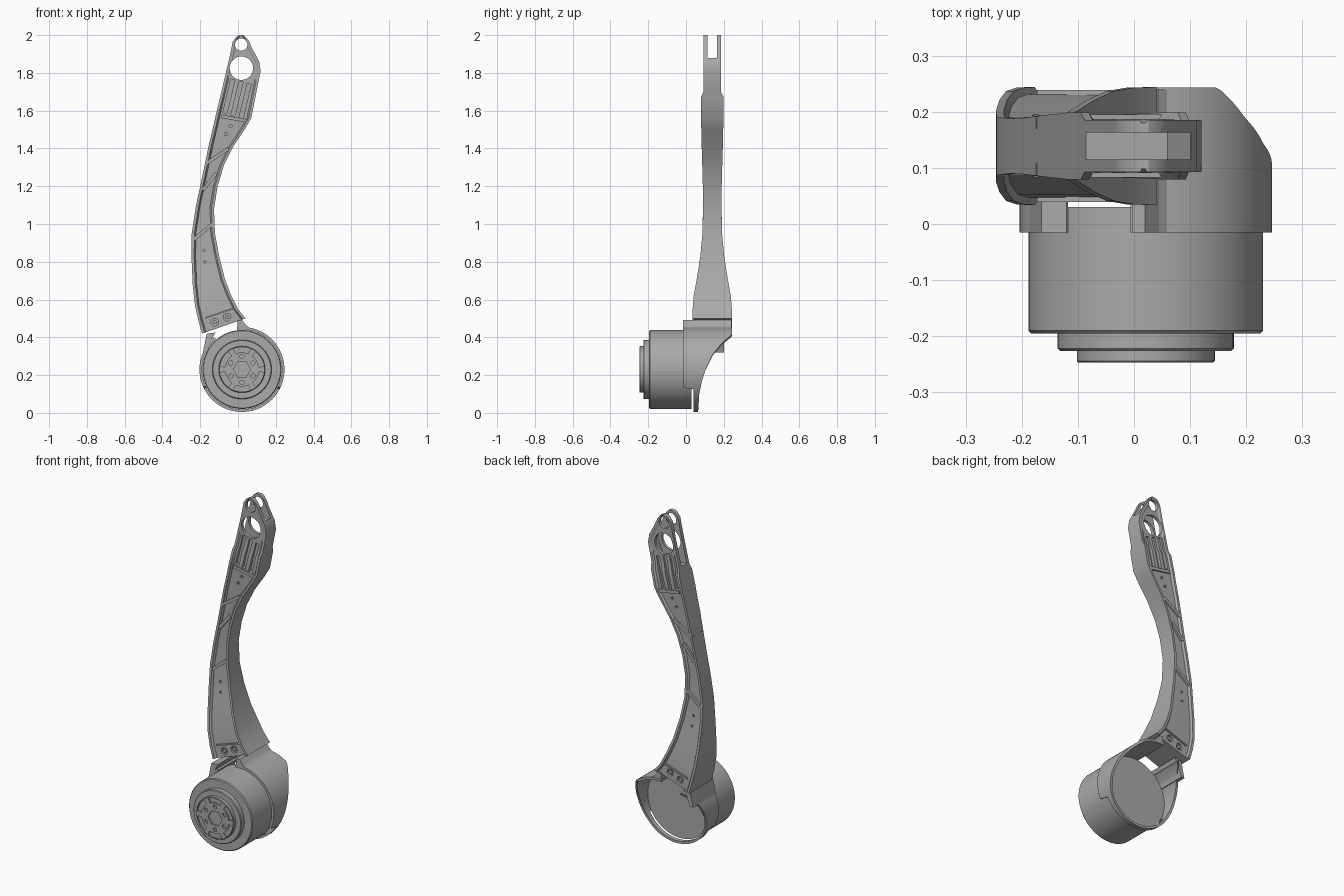
import bpy, bmesh, math
from mathutils import Vector, Matrix

old = bpy.data.objects.get("Cube")
if old:
    bpy.data.objects.remove(old)

grey = bpy.data.materials.new("machined grey")
grey.use_nodes = True
grey.diffuse_color = (0.4, 0.4, 0.4, 1)
grey.node_tree.nodes["Principled BSDF"].inputs["Base Color"].default_value = (0.4, 0.4, 0.4, 1)

CX, CZ = 0.021, 0.23   # motor axis
MID = 0.139            # depth centre of the leg


def finish(bm, name, smooth=True):
    bmesh.ops.recalc_face_normals(bm, faces=bm.faces)
    me = bpy.data.meshes.new(name)
    bm.to_mesh(me)
    bm.free()
    ob = bpy.data.objects.new(name, me)
    bpy.context.collection.objects.link(ob)
    me.materials.append(grey)
    if smooth:
        bpy.ops.object.select_all(action='DESELECT')
        ob.select_set(True)
        bpy.context.view_layer.objects.active = ob
        bpy.ops.object.shade_smooth_by_angle(angle=math.radians(28))
    return ob


def prism(bm, points, y0, y1):
    """Extrude an (x, z) outline from y0 to y1."""
    a = [bm.verts.new((x, y0, z)) for x, z in points]
    b = [bm.verts.new((x, y1, z)) for x, z in points]
    bm.faces.new(a)
    bm.faces.new(b[::-1])
    for i in range(len(a)):
        j = (i + 1) % len(a)
        bm.faces.new((a[i], a[j], b[j], b[i]))


def circle(x, z, r, n=32):
    return [(x + r * math.cos(math.tau * i / n), z + r * math.sin(math.tau * i / n)) for i in range(n)]


def arc(r0, r1, a0, a1, n=10):
    """Outline of a curved slot around the motor axis."""
    angles = [math.radians(a0 + (a1 - a0) * i / n) for i in range(n + 1)]
    return ([(CX + r1 * math.cos(t), CZ + r1 * math.sin(t)) for t in angles] +
            [(CX + r0 * math.cos(t), CZ + r0 * math.sin(t)) for t in reversed(angles)])


def bar(p, q, w):
    """Outline of a straight strip from p to q."""
    p, q = Vector(p), Vector(q)
    d = (q - p).normalized()
    n = Vector((-d.y, d.x)) * w / 2
    return [tuple(v) for v in (p + n, p - n, q - n, q + n)]


def cut(ob, bm, name):
    cutter = finish(bm, name, False)
    cutter.hide_render = True
    cutter.hide_viewport = True
    m = ob.modifiers.new(name, 'BOOLEAN')
    m.operation = 'DIFFERENCE'
    m.solver = 'EXACT'
    m.object = cutter


# Motor: turned profile (depth, radius)
profile = [(0.03, 0), (0.03, 0.209), (-0.19, 0.209), (-0.195, 0.204), (-0.195, 0.157),
           (-0.222, 0.157), (-0.226, 0.153), (-0.226, 0.123), (-0.244, 0.123),
           (-0.247, 0.12), (-0.247, 0)]
bm = bmesh.new()
vs = [bm.verts.new((CX, y, CZ + r)) for y, r in profile]
es = [bm.edges.new(pair) for pair in zip(vs, vs[1:])]
bmesh.ops.spin(bm, geom=vs + es, cent=(CX, 0, CZ), axis=(0, 1, 0), angle=math.tau, steps=80)
bmesh.ops.remove_doubles(bm, verts=bm.verts, dist=1e-4)
motor = finish(bm, "motor")

# Hub slots, bolt holes and hexagonal socket
bm = bmesh.new()
for k in range(6):
    prism(bm, arc(0.09, 0.118, 60 * k + 8, 60 * k + 52), -0.3, -0.238)
    t = math.radians(60 * k + 30)
    prism(bm, circle(CX + 0.068 * math.cos(t), CZ + 0.068 * math.sin(t), 0.011, 12), -0.3, -0.236)
prism(bm, circle(CX, CZ, 0.046, 6), -0.3, -0.238)
cut(motor, bm, "hub_cutter")

# Collar: thin shell with a curved rear edge and an open top
rear = [(0, 0.064), (0.1, 0.07), (0.17, 0.085), (0.23, 0.104), (0.31, 0.142),
        (0.37, 0.19), (0.415, 0.243), (0.6, 0.243)]


def rear_y(z):
    for (z0, y0), (z1, y1) in zip(rear, rear[1:]):
        if z <= z1:
            return y0 + (y1 - y0) * (z - z0) / (z1 - z0)


bm = bmesh.new()
rings = []
start, sweep, n = math.radians(97), math.radians(326), 120
for i in range(n + 1):
    t = start - sweep * i / n
    z = CZ + 0.225 * math.sin(t)
    front = -0.015 if z > 0.13 else 0.04
    rings.append([bm.verts.new((CX + r * math.cos(t), y, CZ + r * math.sin(t)))
                  for r, y in ((0.225, front), (0.225, rear_y(z)), (0.211, rear_y(z)), (0.211, front))])
for a, b in zip(rings, rings[1:]):
    for k in range(4):
        bm.faces.new((a[k], a[(k + 1) % 4], b[(k + 1) % 4], b[k]))
bm.faces.new(rings[0])
bm.faces.new(rings[-1])
finish(bm, "collar")

# Neck walls joining collar and leg
bm = bmesh.new()
prism(bm, [(-0.003, 0.492), (-0.003, 0.44), (0.075, 0.44), (0.045, 0.462), (0.02, 0.492)], -0.015, 0.24)
prism(bm, [(-0.186, 0.32), (-0.165, 0.42), (-0.12, 0.425), (-0.14, 0.39), (-0.165, 0.32)], -0.015, 0.2)
finish(bm, "neck", False)

# Leg: lofted sections (left x, left z, right x, right z, half depth)
stations = [
    (-.19, .42, .04, .50, .105), (-.21, .49, .0, .55, .104), (-.228, .57, -.035, .62, .098),
    (-.24, .68, -.07, .71, .082), (-.246, .82, -.10, .83, .063), (-.245, .95, -.122, .95, .052),
    (-.222, 1.1, -.127, 1.08, .049), (-.2, 1.2, -.108, 1.2, .05), (-.175, 1.32, -.075, 1.31, .053),
    (-.152, 1.43, -.025, 1.41, .056), (-.13, 1.52, .035, 1.5, .058), (-.118, 1.575, .07, 1.56, .06),
    (-.095, 1.67, .092, 1.67, .06), (-.088, 1.7, .098, 1.7, .046), (-.062, 1.81, .12, 1.81, .046),
    (-.05, 1.86, .112, 1.86, .046), (-.035, 1.93, .07, 1.94, .046), (-.028, 1.965, .06, 1.965, .046),
    (-.01, 1.99, .042, 1.99, .046), (.008, 2, .026, 2, .046)]
bm = bmesh.new()
loops = []
for lx, lz, rx, rz, h in stations:
    a, b = Vector((lx, 0, lz)), Vector((rx, 0, rz))
    w = (b - a).length
    rim = min(0.014, w * 0.2) / w
    step = min(0.022, w * 0.3) / w
    d = 0.012 if lz < 1.69 else 0.005
    half = [(0, h), (rim, h), (step, h - d), (1 - step, h - d), (1 - rim, h), (1, h)]
    section = [(f, -y) for f, y in half] + half[::-1]
    loops.append([bm.verts.new(a.lerp(b, f) + Vector((0, MID + y, 0))) for f, y in section])
for a, b in zip(loops, loops[1:]):
    for k in range(12):
        bm.faces.new((a[k], a[(k + 1) % 12], b[(k + 1) % 12], b[k]))
bm.faces.new(loops[0])
bm.faces.new(loops[-1])
leg = finish(bm, "leg")

# Pin hole and large round window
bm = bmesh.new()
prism(bm, circle(0.017, 1.95, 0.033), -0.2, 0.5)
prism(bm, circle(0.018, 1.825, 0.062, 48), -0.2, 0.5)
cut(leg, bm, "hole_cutter")

# Fork slot, open at the tip and on the left edge
bm = bmesh.new()
prism(bm, [(-0.2, 1.72), (0.06, 1.70), (0.105, 1.82), (0.1, 1.88), (0.3, 1.88), (0.3, 2.1), (-0.2, 2.1)],
      MID - 0.024, MID + 0.024)
cut(leg, bm, "fork_cutter")

# Cooling grooves, bolt recesses and pin holes on both sides
bm = bmesh.new()
for s in (-1, 1):
    def pocket(outline, inner):
        prism(bm, outline, MID + s * inner, MID + s * 0.15)
    for k in range(3):
        x = -0.07 + 0.043 * k
        pocket(bar((x, 1.585 - 0.012 * k), (x + 0.043, 1.765 - 0.012 * k), 0.022), 0.03)
    for x, z in ((-0.123, 0.48), (-0.058, 0.507)):
        pocket(circle(x, z, 0.02, 20), 0.08)
    for x, z in ((-0.04, 1.52), (-0.065, 1.475)):
        pocket(circle(x, z, 0.008, 10), 0.03)
    for x, z in ((-0.18, 0.86), (-0.175, 0.8)):
        pocket(circle(x, z, 0.007, 10), 0.03)
cut(leg, bm, "groove_cutter")

# Diagonal ribs across the recessed panels
bm = bmesh.new()
for p, q, h in (((-.17, 1.32), (-.05, 1.40), .053), ((-.185, 1.18), (-.115, 1.27), .05),
                ((-.232, .92), (-.135, 1.0), .052), ((-.09, 1.57), (.052, 1.545), .056)):
    for s in (-1, 1):
        prism(bm, bar(p, q, 0.018), MID + s * 0.03, MID + s * h)
finish(bm, "ribs", False)

# Bolt pads and bolt heads at the foot of the leg
bm = bmesh.new()
for s in (-1, 1):
    for x, z in ((-0.123, 0.48), (-0.058, 0.507)):
        prism(bm, circle(x, z, 0.012, 6), MID + s * 0.07, MID + s * 0.09)
    prism(bm, bar((-0.172, 0.503), (-0.01, 0.558), 0.008), MID + s * 0.08, MID + s * 0.1)
finish(bm, "bolts", False)
